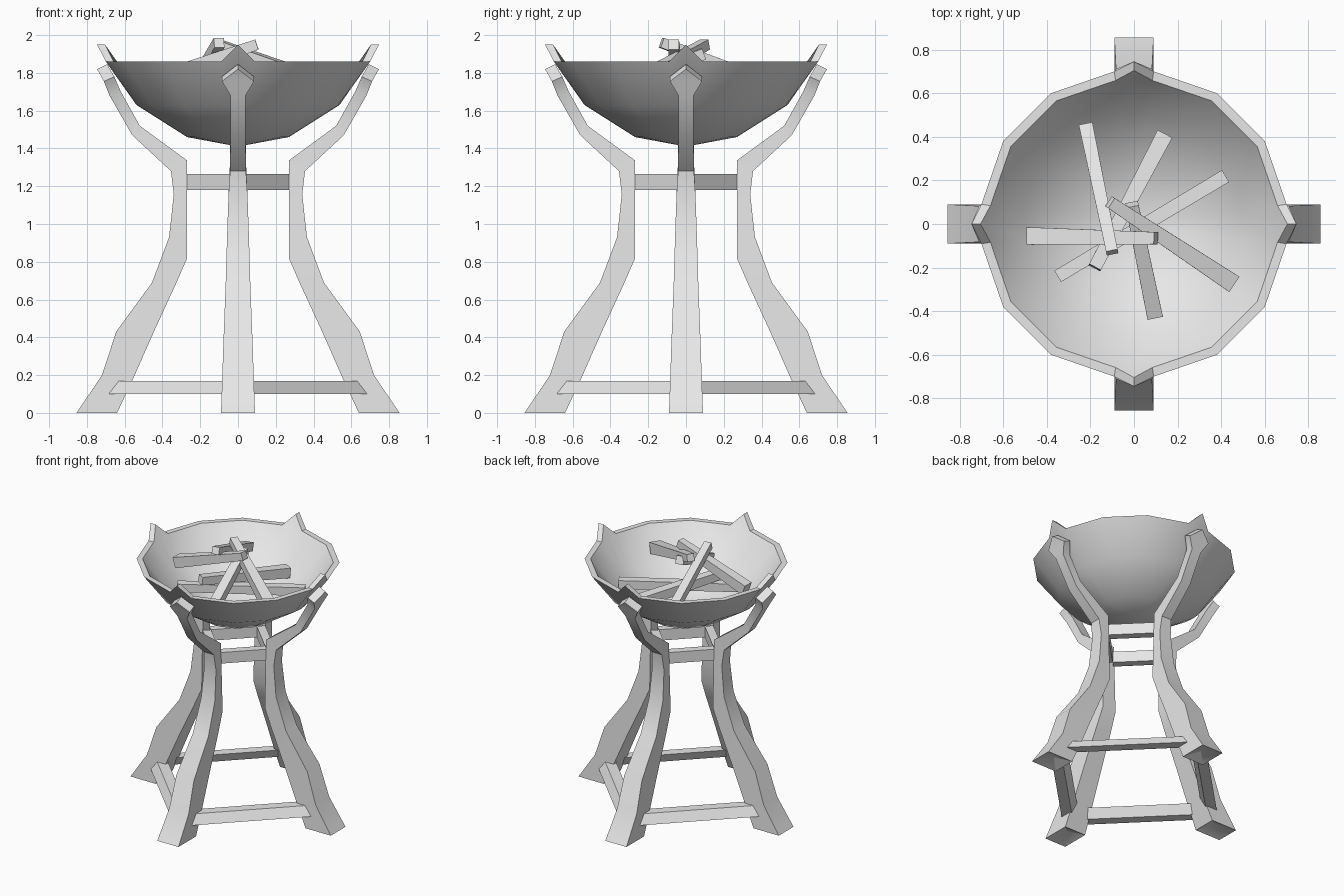
import bpy, bmesh, math
from mathutils import Vector, Matrix

cube = bpy.data.objects.get("Cube")
if cube:
    bpy.data.objects.remove(cube)

grey = bpy.data.materials.new("light_grey")
grey.use_nodes = True
grey.diffuse_color = (0.8, 0.8, 0.8, 1)
grey.node_tree.nodes["Principled BSDF"].inputs["Base Color"].default_value = (0.8, 0.8, 0.8, 1)


def finish(bm, name, angle=30):
    bmesh.ops.remove_doubles(bm, verts=bm.verts, dist=0.0005)
    bmesh.ops.recalc_face_normals(bm, faces=bm.faces)
    mesh = bpy.data.meshes.new(name)
    bm.to_mesh(mesh)
    bm.free()
    mesh.materials.append(grey)
    obj = bpy.data.objects.new(name, mesh)
    bpy.context.collection.objects.link(obj)
    bpy.ops.object.select_all(action='DESELECT')
    obj.select_set(True)
    bpy.context.view_layer.objects.active = obj
    bpy.ops.object.shade_smooth_by_angle(angle=math.radians(angle))
    return obj


def loft(bm, loops):
    """Bridge equal closed loops of points; returns the vertex loops."""
    rings = [[bm.verts.new(p) for p in loop] for loop in loops]
    for a, b in zip(rings, rings[1:]):
        n = len(a)
        for i in range(n):
            j = (i + 1) % n
            bm.faces.new((a[i], a[j], b[j], b[i]))
    return rings


def spin(obj, turn):
    obj.matrix_world = Matrix.Rotation(turn * math.pi / 2, 4, 'Z')


# Leg sections: outer radius, outer height, inner radius, inner height, half width
LEG = [
    (.855, 0, .64, 0, .09),
    (.72, .2, .56, .17, .083),
    (.645, .43, .45, .42, .075),
    (.455, .69, .33, .68, .065),
    (.365, .93, .27, .817, .058),
    (.34, 1.157, .27, 1.1, .05),
    (.355, 1.28, .27, 1.337, .042),
    (.56, 1.47, .52, 1.52, .04),
    (.68, 1.68, .62, 1.70, .04),
    (.71, 1.755, .655, 1.78, .085),
    (.746, 1.82, .693, 1.846, 0),
]


def leg(name, turn):
    bm = bmesh.new()
    rings = loft(bm, [[(ro, -w, zo), (ro, w, zo), (ri, w, zi), (ri, -w, zi)]
                      for ro, zo, ri, zi, w in LEG])
    # Slightly hollowed sole
    tip = bm.verts.new((.73, 0, .04))
    for i in range(4):
        bm.faces.new((rings[0][i], rings[0][(i + 1) % 4], tip))
    spin(finish(bm, name), turn)


# Diagonal bar between neighbouring legs; section of (distance along axis, height)
def brace(name, turn, section):
    bm = bmesh.new()
    rings = loft(bm, [[(s - e, e, z) for s, z, e in section],
                      [(e, s - e, z) for s, z, e in section]])
    for ring in rings:
        bm.faces.new(ring)
    spin(finish(bm, name), turn)


LOW = [(.77, .10, .085), (.715, .17, .085), (.61, .17, .03), (.665, .10, .03)]
HIGH = [(.315, 1.18, .04), (.315, 1.265, .04), (.23, 1.265, 0), (.23, 1.18, 0)]
for turn, side in enumerate(("left", "back", "right", "front")):
    leg(side + "_leg", turn)
    brace(side + "_lower_brace", turn, LOW)
    brace(side + "_upper_brace", turn, HIGH)

# Fire bowl: many-sided shell with four raised tips on the rim
QUARTER = [(.71, 0), (.70, .09), (.60, .38), (.38, .60), (.09, .70)]
OUTLINE = [Matrix.Rotation(q * math.pi / 2, 2) @ Vector(p)
           for q in range(4) for p in QUARTER]


def bowl_ring(scale, z, shrink=0.0, tips=False):
    ring = []
    for i, p in enumerate(OUTLINE):
        tip = tips and i % len(QUARTER) == 0
        r = p.length * scale - shrink + (.036 if tip else 0)
        d = p.normalized() * r
        ring.append((d.x, d.y, z + (.09 if tip else 0)))
    return ring


bm = bmesh.new()
rings = loft(bm, [
    bowl_ring(.379, 1.46),
    bowl_ring(.757, 1.63),
    bowl_ring(1, 1.86, tips=True),
    bowl_ring(1, 1.86, .042, tips=True),
    bowl_ring(.757, 1.66, .03),
    bowl_ring(.379, 1.50, .015),
])
for ring, z in ((rings[0], 1.41), (rings[-1], 1.45)):
    centre = bm.verts.new((0, 0, z))
    for i in range(len(ring)):
        bm.faces.new((ring[i], ring[(i + 1) % len(ring)], centre))
finish(bm, "fire_bowl", 40)


# Logs: square billets from low end to high end, slightly thicker at the low end
def log(name, low, high, w_low, w_high):
    a, b = Vector(low), Vector(high)
    along = (b - a).normalized()
    side = along.cross(Vector((0, 0, 1))).normalized()
    up = side.cross(along)
    corners = [(-1, -1), (1, -1), (1, 1), (-1, 1)]
    bm = bmesh.new()
    rings = loft(bm, [[c + (side * u + up * v) * w for u, v in corners]
                      for c, w in ((a, w_low), (b, w_high))])
    for ring in rings:
        bm.faces.new(ring)
    finish(bm, name)


LOGS = [
    ((-.22, .45, 1.74), (-.10, -.13, 1.96), .032, .027),
    ((.45, -.27, 1.74), (-.11, .10, 1.95), .042, .027),
    ((-.48, -.055, 1.75), (.10, -.065, 1.95), .04, .028),
    ((.14, .41, 1.66), (-.18, -.20, 1.74), .038, .03),
    ((.42, .22, 1.66), (-.35, -.24, 1.66), .032, .03),
    ((.095, -.42, 1.70), (-.01, .09, 1.90), .036, .03),
]
for n, spec in enumerate(LOGS, 1):
    log("log_%d" % n, *spec)
